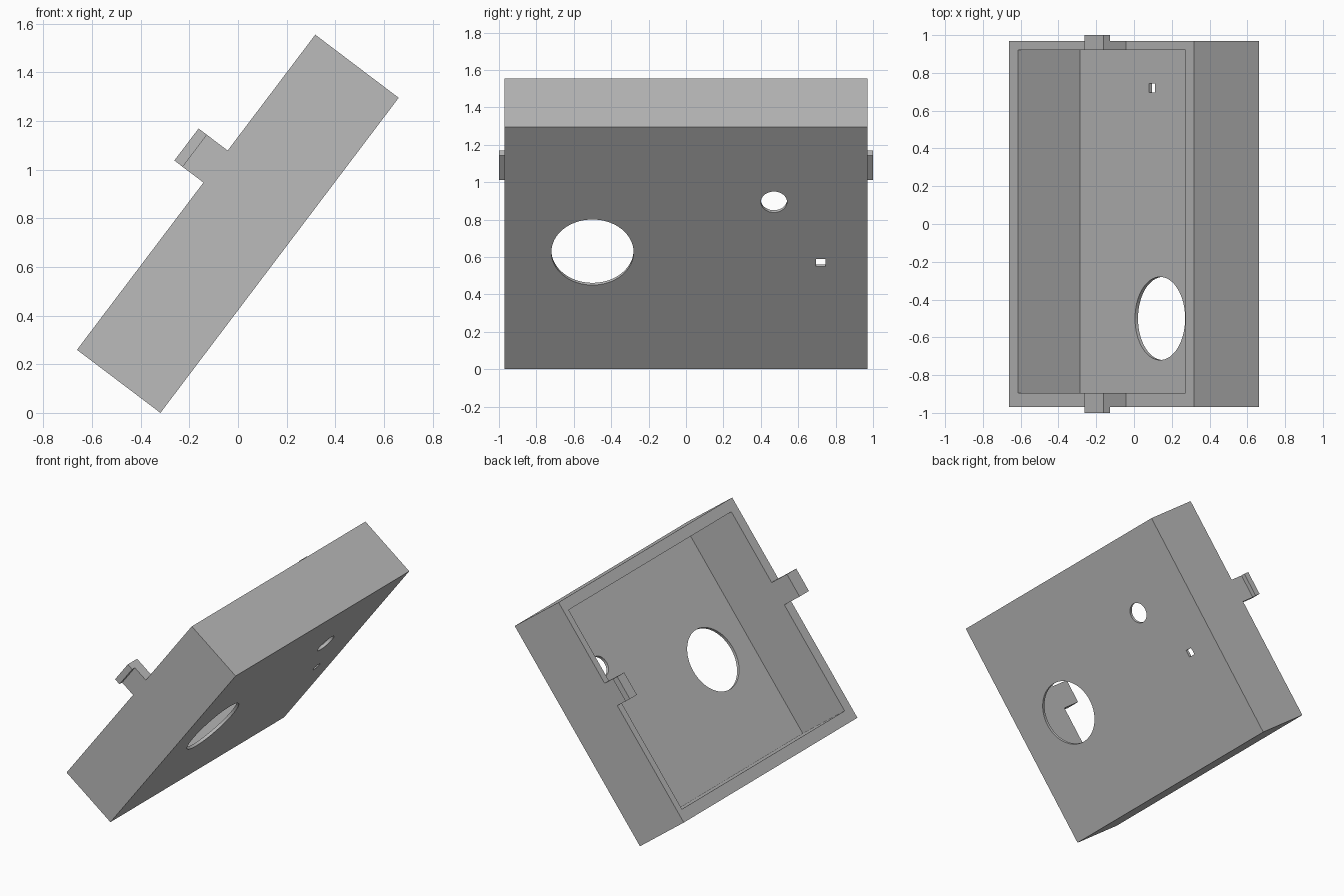
import bpy, bmesh, math
from mathutils import Matrix, Vector

if "Cube" in bpy.data.objects:
    bpy.data.objects.remove(bpy.data.objects["Cube"], do_unlink=True)

# Case sizes: x runs up the slope, y is width, z is depth from the base plate
LENGTH, HALF_WIDTH, DEPTH, FLOOR = 1.624, 0.97, 0.43, 0.02
TILT = Matrix.Translation((-0.319, 0, 0)) @ Matrix.Rotation(math.radians(-52.9), 4, "Y")

grey = bpy.data.materials.new("plain grey")
grey.use_nodes = True
GREY = (0.5, 0.5, 0.5, 1)
grey.diffuse_color = GREY
grey.node_tree.nodes["Principled BSDF"].inputs["Base Color"].default_value = GREY


def finish(name, bm):
    bmesh.ops.recalc_face_normals(bm, faces=bm.faces)
    mesh = bpy.data.meshes.new(name)
    bm.to_mesh(mesh)
    bm.free()
    mesh.materials.append(grey)
    obj = bpy.data.objects.new(name, mesh)
    bpy.context.collection.objects.link(obj)
    obj.matrix_world = TILT
    return obj


def box(name, low, high):
    low, high = Vector(low), Vector(high)
    bm = bmesh.new()
    bmesh.ops.create_cube(bm, size=1)
    bmesh.ops.scale(bm, vec=high - low, verts=bm.verts)
    bmesh.ops.translate(bm, vec=(low + high) / 2, verts=bm.verts)
    return finish(name, bm)


def cylinder(name, x, y, radius):
    bm = bmesh.new()
    bmesh.ops.create_cone(bm, cap_ends=True, segments=64, radius1=radius,
                          radius2=radius, depth=0.2)
    bmesh.ops.translate(bm, vec=(x, y, 0), verts=bm.verts)
    return finish(name, bm)


def cut(target, cutter):
    cutter.hide_render = True
    mod = target.modifiers.new("cut", "BOOLEAN")
    mod.operation, mod.solver, mod.object = "DIFFERENCE", "EXACT", cutter
    bpy.context.view_layer.objects.active = target
    bpy.ops.object.modifier_apply(modifier=mod.name)
    bpy.data.objects.remove(cutter, do_unlink=True)


# Open case with a cavity, two round holes and a slot through the base
INNER_FRONT, INNER_BACK = -0.896, 0.922
case = box("case", (0, -HALF_WIDTH, 0), (LENGTH, HALF_WIDTH, DEPTH))
cut(case, box("cavity", (0.08, INNER_FRONT, FLOOR), (LENGTH - 0.075, INNER_BACK, DEPTH + 0.2)))
cut(case, cylinder("large_hole", 0.784, -0.5, 0.22))
cut(case, cylinder("small_hole", 1.121, 0.47, 0.07))
cut(case, box("slot", (0.688, 0.695, -0.1), (0.738, 0.745, 0.1)))


# Hooked clips standing on the front and back rims
def clip(name, inner, outer, tip):
    profile = [(inner, DEPTH), (outer, DEPTH), (outer, 0.537),
               (tip, 0.537), (tip, 0.58), (inner, 0.58)]
    bm = bmesh.new()
    face = bm.faces.new([bm.verts.new((0.862, y, z)) for y, z in profile])
    side = bmesh.ops.extrude_face_region(bm, geom=[face])["geom"]
    bmesh.ops.translate(bm, vec=(0.165, 0, 0),
                        verts=[v for v in side if isinstance(v, bmesh.types.BMVert)])
    return finish(name, bm)


clip("front_clip", INNER_FRONT, -HALF_WIDTH, -1)
clip("back_clip", INNER_BACK, HALF_WIDTH, 1)
